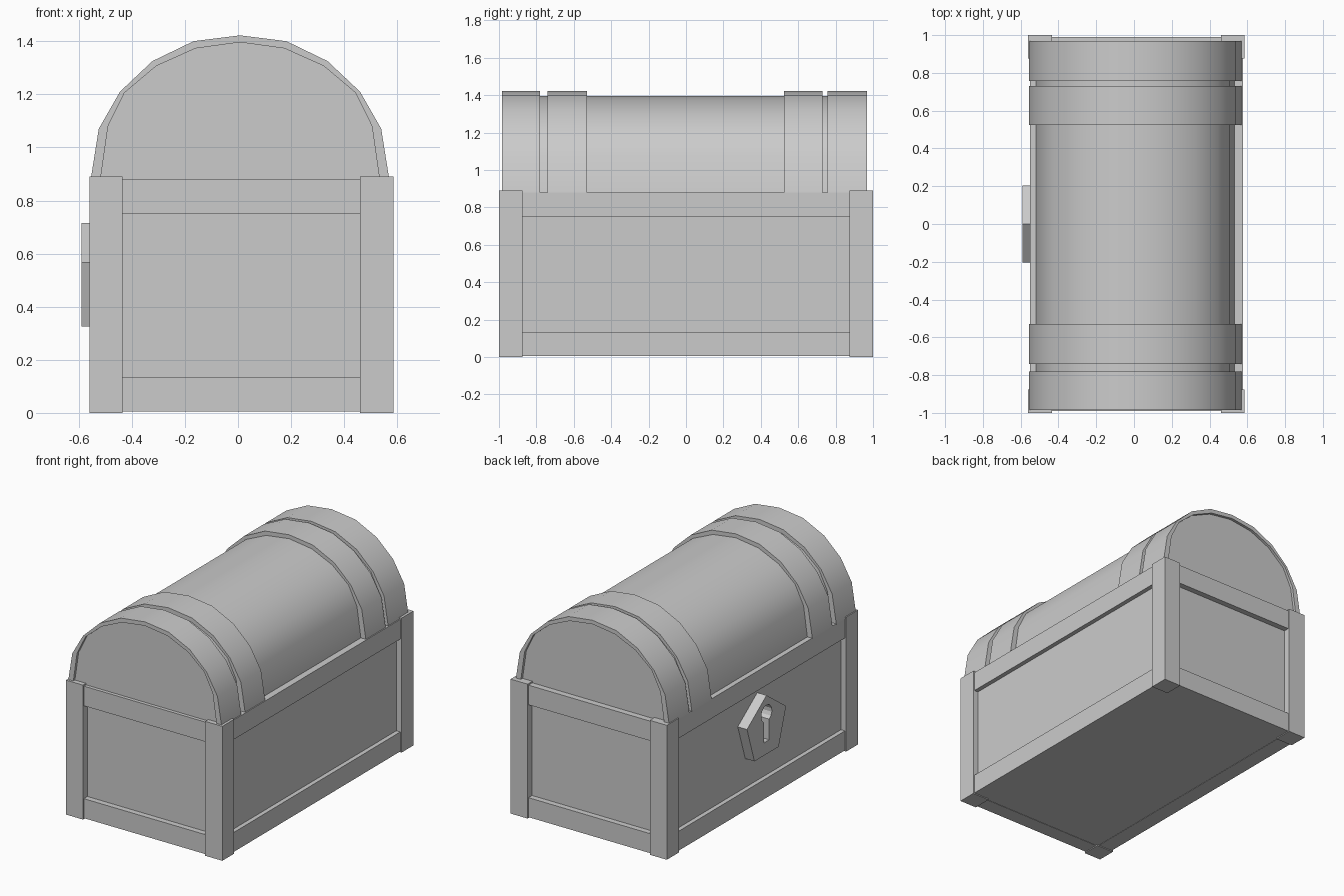
import bpy, bmesh, math

if "Cube" in bpy.data.objects:
    bpy.data.objects.remove(bpy.data.objects["Cube"])

CX = 0.0125  # body centre in x (the lock plate sticks out on -x)


def box(name, x0, x1, y0, y1, z0, z1):
    bm = bmesh.new()
    bmesh.ops.create_cube(bm, size=1)
    for v in bm.verts:
        v.co = ((x0 + x1) / 2 + v.co.x * (x1 - x0),
                (y0 + y1) / 2 + v.co.y * (y1 - y0),
                (z0 + z1) / 2 + v.co.z * (z1 - z0))
    me = bpy.data.meshes.new(name)
    bm.to_mesh(me)
    bm.free()
    ob = bpy.data.objects.new(name, me)
    bpy.context.collection.objects.link(ob)
    return ob


def extrude_y(name, profile, y0, y1):
    """Extrude a closed x-z profile along y, smooth round the arch."""
    bm = bmesh.new()
    face = bm.faces.new([bm.verts.new((x, y0, z)) for x, z in profile])
    res = bmesh.ops.extrude_face_region(bm, geom=[face], use_keep_orig=True)
    for g in res["geom"]:
        if isinstance(g, bmesh.types.BMVert):
            g.co.y = y1
    bmesh.ops.recalc_face_normals(bm, faces=bm.faces)
    me = bpy.data.meshes.new(name)
    bm.to_mesh(me)
    bm.free()
    ob = bpy.data.objects.new(name, me)
    bpy.context.collection.objects.link(ob)
    bpy.ops.object.select_all(action='DESELECT')
    ob.select_set(True)
    bpy.context.view_layer.objects.active = ob
    bpy.ops.object.shade_smooth_by_angle(angle=math.radians(35))
    return ob


def arch(half):
    """Mirror a half profile (offset, z) into a full arch, left to right."""
    c = 0.0075
    return [(c - x, z) for x, z in half] + [(c + x, z) for x, z in half[-2::-1]]


# Chest body: recessed panels, corner posts and rails
box("chest_body", CX - 0.535, CX + 0.535, -0.953, 0.953, 0.008, 0.875)
for sx in (-1, 1):
    for sy in (-1, 1):
        xs = sorted((CX + sx * 0.4475, CX + sx * 0.5725))
        ys = sorted((sy * 0.875, sy))
        box("corner_post", *xs, *ys, 0, 0.89)
for level, z0, z1 in (("lower", 0.006, 0.135), ("upper", 0.75, 0.88)):
    for s in (-1, 1):
        xs = sorted((CX + s * 0.46, CX + s * 0.564))
        box(level + "_side_rail", *xs, -0.9, 0.9, z0, z1)
        ys = sorted((s * 0.89, s * 0.991))
        box(level + "_end_rail", CX - 0.47, CX + 0.47, *ys, z0, z1)

# Arched lid with four raised bands
outer = arch([(0.5625, 0.878), (0.532, 1.07), (0.452, 1.21),
              (0.33, 1.325), (0.175, 1.40), (0, 1.422)])
inner = arch([(0.527, 0.87), (0.497, 1.08), (0.435, 1.206),
              (0.315, 1.307), (0.167, 1.373), (0, 1.396)])
extrude_y("lid", inner, -0.968, 0.95)
for y0, y1 in ((-0.985, -0.78), (-0.74, -0.53), (0.524, 0.731), (0.757, 0.968)):
    extrude_y("lid_band", outer + inner[::-1], y0, y1)

# Pentagonal lock plate with a keyhole, on the -x side
plate = [(0.215 * math.sin(i * math.tau / 5), 0.5 + 0.215 * math.cos(i * math.tau / 5))
         for i in range(5)]
hole = [(0.028, 0.41)]
for i in range(13):
    a = math.radians(-60 + 300 * i / 12)
    hole.append((0.056 * math.cos(a), 0.595 + 0.056 * math.sin(a)))
hole.append((-0.028, 0.41))
cu = bpy.data.curves.new("lock_plate", 'CURVE')
cu.dimensions = '2D'
cu.fill_mode = 'BOTH'
cu.extrude = 0.035
for pts in (plate, hole):
    sp = cu.splines.new('POLY')
    sp.points.add(len(pts) - 1)
    for p, (u, v) in zip(sp.points, pts):
        p.co = (u, v, 0, 1)
    sp.use_cyclic_u = True
lock = bpy.data.objects.new("lock_plate", cu)
bpy.context.collection.objects.link(lock)
lock.rotation_euler = (math.pi / 2, 0, -math.pi / 2)
lock.location = (-0.555, 0, 0)
bpy.ops.object.select_all(action='DESELECT')
lock.select_set(True)
bpy.context.view_layer.objects.active = lock
bpy.ops.object.convert(target='MESH')
bpy.ops.object.shade_flat()
